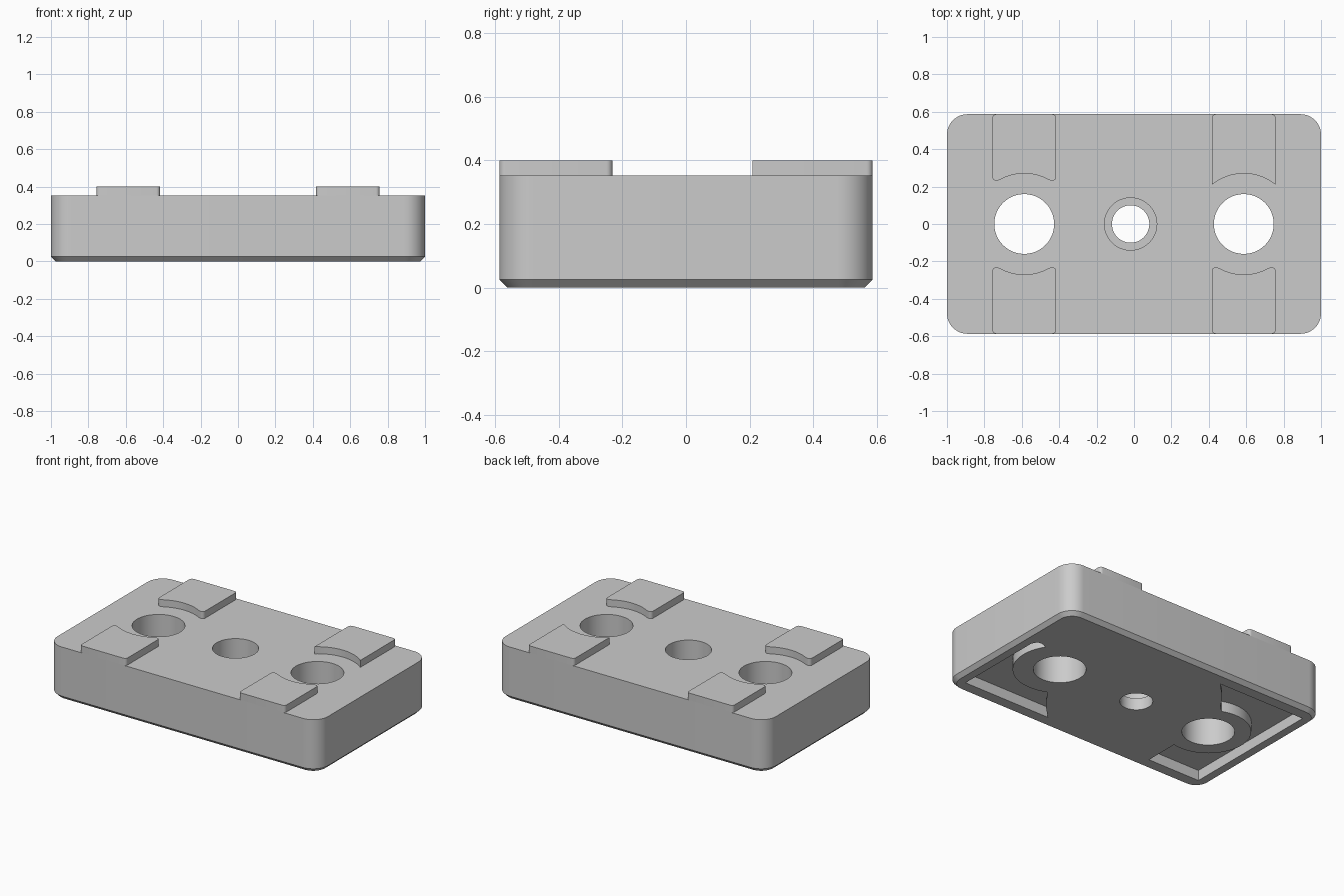
import bpy
import bmesh
from math import cos, sin, radians, pi

if "Cube" in bpy.data.objects:
    bpy.data.objects.remove(bpy.data.objects["Cube"], do_unlink=True)

grey = bpy.data.materials.new("light_grey")
grey.use_nodes = True
colour = (0.6, 0.6, 0.6, 1)
grey.diffuse_color = colour
grey.node_tree.nodes["Principled BSDF"].inputs["Base Color"].default_value = colour

LENGTH, WIDTH, TOP, PAD_TOP = 1.0, 0.587, 0.353, 0.4
HOLE_X = 0.587


def arc(cx, cy, r, start, end, steps=12):
    """Points along an arc, angles in degrees."""
    angles = [radians(start + (end - start) * i / steps) for i in range(steps + 1)]
    return [(cx + r * cos(a), cy + r * sin(a)) for a in angles]


def rounded_rect(hx, hy, r):
    pts = []
    for i, (sx, sy) in enumerate([(1, 1), (-1, 1), (-1, -1), (1, -1)]):
        pts += arc(sx * (hx - r), sy * (hy - r), r, 90 * i, 90 * i + 90)
    return pts


def loft(name, rings):
    """Solid skinned through (outline, height) rings."""
    bm = bmesh.new()
    loops = [[bm.verts.new((x, y, z)) for x, y in pts] for pts, z in rings]
    n = len(loops[0])
    for low, high in zip(loops, loops[1:]):
        for i in range(n):
            j = (i + 1) % n
            bm.faces.new((low[i], low[j], high[j], high[i]))
    bm.faces.new(loops[0][::-1])
    bm.faces.new(loops[-1])
    bmesh.ops.recalc_face_normals(bm, faces=bm.faces)
    mesh = bpy.data.meshes.new(name)
    bm.to_mesh(mesh)
    bm.free()
    mesh.materials.append(grey)
    obj = bpy.data.objects.new(name, mesh)
    bpy.context.collection.objects.link(obj)
    return obj


def activate(obj):
    bpy.ops.object.select_all(action="DESELECT")
    obj.select_set(True)
    bpy.context.view_layer.objects.active = obj


def cut(target, outline, low, high):
    cutter = loft("cutter", [(outline, low), (outline, high)])
    cutter.hide_render = True
    activate(target)
    mod = target.modifiers.new("cut", "BOOLEAN")
    mod.operation, mod.solver, mod.object = "DIFFERENCE", "EXACT", cutter
    bpy.ops.object.modifier_apply(modifier=mod.name)
    bpy.data.objects.remove(cutter, do_unlink=True)


def circle(cx, r):
    return arc(cx, 0, r, 0, 352.5, 47)


# Block with rounded corners and a chamfered lower rim
CH = 0.025
outline = rounded_rect(LENGTH, WIDTH, 0.11)
block = loft("block", [(rounded_rect(LENGTH - CH, WIDTH - CH, 0.11 - CH), 0),
                       (outline, CH), (outline, TOP)])

# Through holes and the central counterbore
for side in (-1, 1):
    cut(block, circle(side * HOLE_X, 0.16), -0.1, 0.5)
cut(block, circle(-0.018, 0.1), -0.1, 0.5)
cut(block, circle(-0.018, 0.14), 0.08, 0.5)

# Shallow pockets underneath, wrapped around the hole bosses
EDGE_X, EDGE_Y, DEPTH = 0.92, 0.49, 0.07
flare = [(0.47, -0.26), (0.44, -0.29), (0.41, -0.34), (0.36, -0.4), (0.27, -EDGE_Y)]
right_pocket = (flare + [(EDGE_X, -EDGE_Y), (EDGE_X, 0.13), (0.9, 0.165), (0.87, 0.17)]
                + arc(HOLE_X, 0, 0.285, 33, -108, 24))
cut(block, right_pocket, -0.1, DEPTH)
left_pocket = ([(-x, -y) for x, y in flare]
               + [(-EDGE_X, EDGE_Y), (-EDGE_X, -EDGE_Y), (-0.53, -EDGE_Y)]
               + arc(-HOLE_X, 0, 0.26, 283, 68, 24))
cut(block, left_pocket, -0.1, DEPTH)


# Raised pads beside the holes, hollowed by an arc
def pad_outline(sharp):
    half, r = 0.17, 0.02
    pts = arc(half - r, WIDTH - r, r, 0, 90, 5) + arc(r - half, WIDTH - r, r, 90, 180, 5)
    if sharp:
        return pts + arc(0, 0, 0.27, 129, 51, 20)
    ear = arc(half - r, 0.251, r, 250, 360, 6)
    return pts + [(-x, y) for x, y in ear[::-1]] + arc(0, 0, 0.27, 118, 62, 16) + ear


pads = []
for sx, side in ((-1, "right"), (1, "left")):
    for sy, end in ((-1, "front"), (1, "back")):
        pts = [(sx * HOLE_X + x, sy * y) for x, y in pad_outline(sx == 1 and sy == 1)]
        pads.append(loft(f"{end}_{side}_pad", [(pts, TOP), (pts, PAD_TOP)]))

for obj in [block] + pads:
    activate(obj)
    bpy.ops.object.shade_smooth_by_angle(angle=pi / 6)
